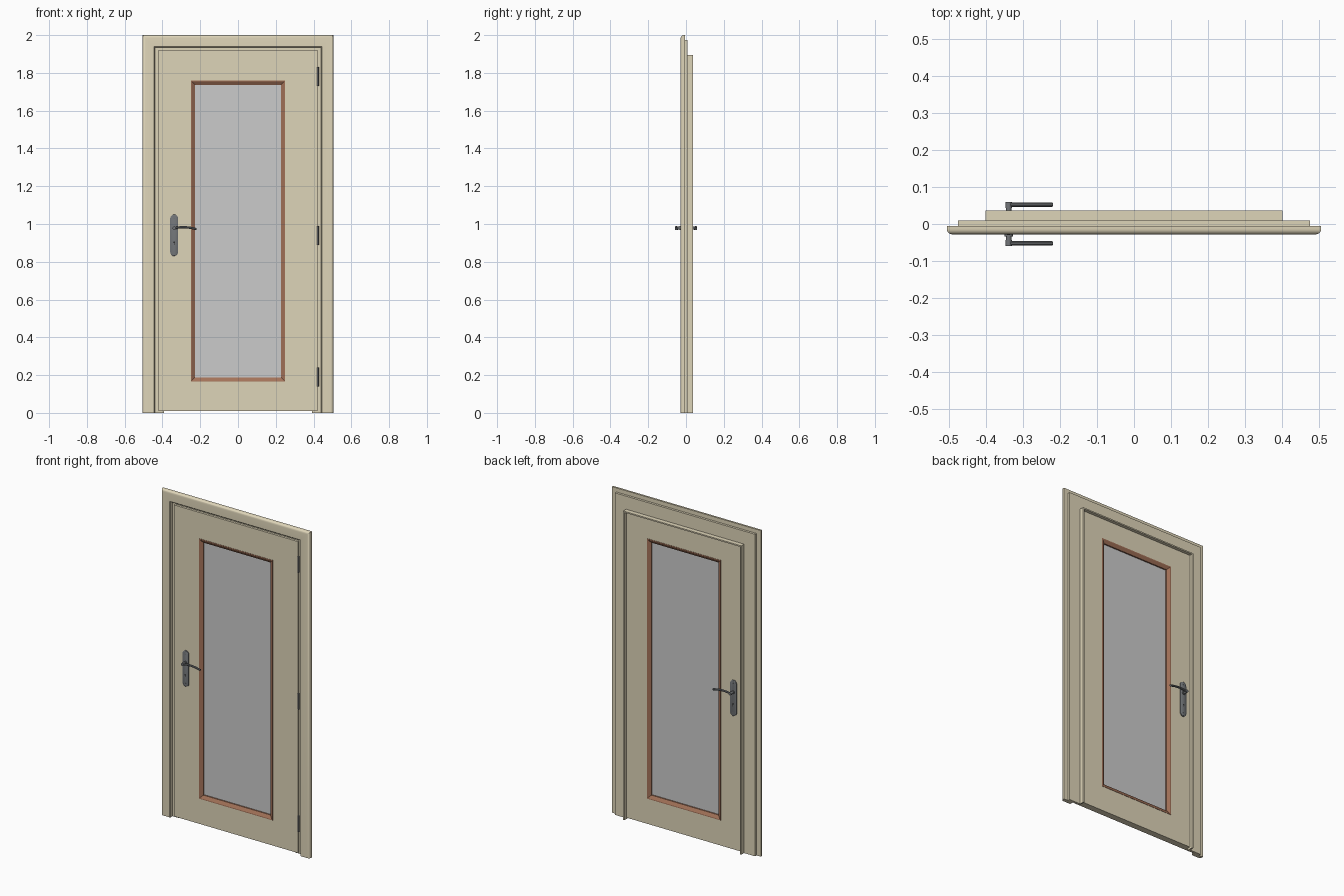
import bpy, bmesh, math
from mathutils import Matrix, Vector

if "Cube" in bpy.data.objects:
    bpy.data.objects.remove(bpy.data.objects["Cube"], do_unlink=True)


def material(name, r, g, b):
    m = bpy.data.materials.new(name)
    m.use_nodes = True
    m.diffuse_color = (r, g, b, 1)
    m.node_tree.nodes["Principled BSDF"].inputs["Base Color"].default_value = (r, g, b, 1)
    return m


CREAM = material("cream_paint", 0.73, 0.66, 0.48)
BROWN = material("brown_wood", 0.37, 0.17, 0.10)
GLASS = material("grey_glass", 0.60, 0.60, 0.60)
METAL = material("dark_metal", 0.17, 0.18, 0.19)
BLACK = material("keyhole_black", 0.03, 0.03, 0.03)


def finish(name, bm, mat):
    bmesh.ops.recalc_face_normals(bm, faces=bm.faces)
    me = bpy.data.meshes.new(name)
    bm.to_mesh(me)
    bm.free()
    me.materials.append(mat)
    ob = bpy.data.objects.new(name, me)
    bpy.context.collection.objects.link(ob)
    return ob


def smooth(ob):
    bpy.ops.object.select_all(action="DESELECT")
    ob.select_set(True)
    bpy.context.view_layer.objects.active = ob
    bpy.ops.object.shade_smooth_by_angle(angle=math.radians(35))


def mitred(name, rects, mat, closed=True):
    """Mitred surround: each rect is (half width, bottom, top, y); open ones have no sill."""
    bm = bmesh.new()
    loops = [[bm.verts.new(p) for p in ((-w, y, b), (-w, y, t), (w, y, t), (w, y, b))]
             for w, b, t, y in rects]
    n = len(loops)
    for i in range(n):
        a, c = loops[i], loops[(i + 1) % n]
        for k in range(4 if closed else 3):
            j = (k + 1) % 4
            bm.faces.new((a[k], a[j], c[j], c[k]))
    if not closed:
        bm.faces.new([l[0] for l in loops])
        bm.faces.new([l[3] for l in loops])
    return finish(name, bm, mat)


def box(name, lo, hi, mat):
    bm = bmesh.new()
    size = Vector(hi) - Vector(lo)
    centre = (Vector(hi) + Vector(lo)) / 2
    bmesh.ops.create_cube(bm, size=1, matrix=Matrix.Translation(centre) @ Matrix.Diagonal(size.to_4d()))
    return finish(name, bm, mat)


def rod(name, centre, r1, r2, depth, mat, axis="Y", sides=20):
    bm = bmesh.new()
    turn = Matrix.Rotation(math.pi / 2, 4, "X") if axis == "Y" else Matrix()
    bmesh.ops.create_cone(bm, cap_ends=True, segments=sides, radius1=r1, radius2=r2,
                          depth=depth, matrix=Matrix.Translation(centre) @ turn)
    ob = finish(name, bm, mat)
    smooth(ob)
    return ob


def rect_ring(outer, inner, y0, y1):
    return [(*outer, y0), (*outer, y1), (*inner, y1), (*inner, y0)]


# Casing with a rounded outer front edge
R, W, TOP, FRONT, BACK = 0.015, 0.505, 2.0, -0.028, -0.005
profile = [(W, 0, TOP, BACK)]
for i in range(7):
    a = i / 6 * math.pi / 2
    d = R * (1 - math.cos(a))
    profile.append((W - d, 0, TOP - d, FRONT + R * (1 - math.sin(a))))
profile += [(0.444, 0, 1.939, FRONT), (0.44, 0, 1.935, FRONT + 0.004), (0.44, 0, 1.935, BACK)]
smooth(mitred("casing", profile, CREAM, closed=False))

# Frame behind the casing, with the jamb lip that projects to the back
mitred("jamb_frame", [(0.475, 0, 1.975, -0.0055), (0.475, 0, 1.975, 0.009),
                      (0.40, 0, 1.895, 0.009), (0.40, 0, 1.895, 0.037),
                      (0.392, 0, 1.887, 0.037), (0.392, 0, 1.887, -0.0055)], CREAM, closed=False)

# Rebated door leaf with a glazing opening
LIP, BODY, HOLE = (0.42, 0.01, 1.92), (0.39, 0.01, 1.885), (0.25, 0.165, 1.76)
mitred("door_leaf", [(*LIP, -0.02), (*LIP, -0.0065), (*BODY, -0.0065), (*BODY, 0.02),
                     (*HOLE, 0.02), (*HOLE, -0.02)], CREAM)

# Glass and sloping glazing beads on both sides
box("glass_pane", (-0.235, -0.003, 0.18), (0.235, 0.003, 1.745), GLASS)
SIGHT = (0.227, 0.188, 1.737)
for side, s in (("front", -1), ("back", 1)):
    mitred(side + "_glazing_bead", [(*HOLE, s * 0.003), (*HOLE, s * 0.022),
                                    (0.245, 0.17, 1.755, s * 0.022),
                                    (*SIGHT, s * 0.011), (*SIGHT, s * 0.003)], BROWN)

# Hinges along the left edge
for name, z in (("lower", 0.19), ("middle", 0.94), ("upper", 1.78)):
    rod(name + "_hinge", (0.423, -0.018, z), 0.005, 0.005, 0.1, METAL, axis="Z", sides=16)


def back_plate(name, x, z0, z1, half, s):
    bm = bmesh.new()
    pts = []
    for zc, start in ((z1 - half, 0), (z0 + half, math.pi)):
        for i in range(13):
            a = start + i / 12 * math.pi
            pts.append((x + half * math.cos(a), zc + half * math.sin(a)))
    zm = (z0 + z1) / 2
    rings = []
    for y, k in ((0.0195, 0), (0.025, 0), (0.028, 0.004)):
        f, g = 1 - k / half, 1 - 2 * k / (z1 - z0)
        rings.append([bm.verts.new((x + (px - x) * f, s * y, zm + (pz - zm) * g)) for px, pz in pts])
    n = len(pts)
    for a, c in zip(rings, rings[1:]):
        for i in range(n):
            bm.faces.new((a[i], a[(i + 1) % n], c[(i + 1) % n], c[i]))
    bm.faces.new(rings[0])
    bm.faces.new(rings[-1])
    smooth(finish(name, bm, METAL))


def lever(name, points, radius):
    cu = bpy.data.curves.new(name, "CURVE")
    cu.dimensions = "3D"
    cu.bevel_depth = radius
    cu.bevel_resolution = 3
    cu.use_fill_caps = True
    sp = cu.splines.new("BEZIER")
    sp.bezier_points.add(len(points) - 1)
    for bp, p in zip(sp.bezier_points, points):
        bp.co = p
        bp.handle_left_type = bp.handle_right_type = "AUTO"
    cu.materials.append(METAL)
    ob = bpy.data.objects.new(name, cu)
    bpy.context.collection.objects.link(ob)
    bpy.ops.object.select_all(action="DESELECT")
    ob.select_set(True)
    bpy.context.view_layer.objects.active = ob
    bpy.ops.object.convert(target="MESH")
    smooth(bpy.context.view_layer.objects.active)


# Handle set on both sides
HX, HZ = -0.338, 0.978
for side, s in (("front", -1), ("back", 1)):
    back_plate(side + "_handle_plate", HX, 0.83, 1.05, 0.021, s)
    rod(side + "_handle_collar", (HX, s * 0.03, HZ), 0.011, 0.011, 0.008, METAL)
    rod(side + "_handle_neck", (HX, s * 0.043, HZ), 0.0075, 0.0075, 0.03, METAL)
    rod(side + "_handle_knuckle", (HX, s * 0.051, HZ), 0.0085, 0.0085, 0.016, METAL)
    lever(side + "_handle_lever", [(HX, s * 0.052, HZ), (-0.30, s * 0.052, HZ + 0.005),
                                   (-0.26, s * 0.052, HZ + 0.003), (-0.22, s * 0.052, HZ - 0.005)], 0.0062)
    # Keyhole and screws
    rod(side + "_keyhole_round", (HX, s * 0.028, 0.903), 0.005, 0.005, 0.001, BLACK)
    box(side + "_keyhole_slot", (HX - 0.002, s * 0.028 - 0.0005, 0.89),
        (HX + 0.002, s * 0.028 + 0.0005, 0.903), BLACK)
    for name, z in (("lower", 0.85), ("upper", 1.03)):
        rod(side + "_" + name + "_screw", (HX, s * 0.028, z), 0.004, 0.004, 0.002, METAL)
